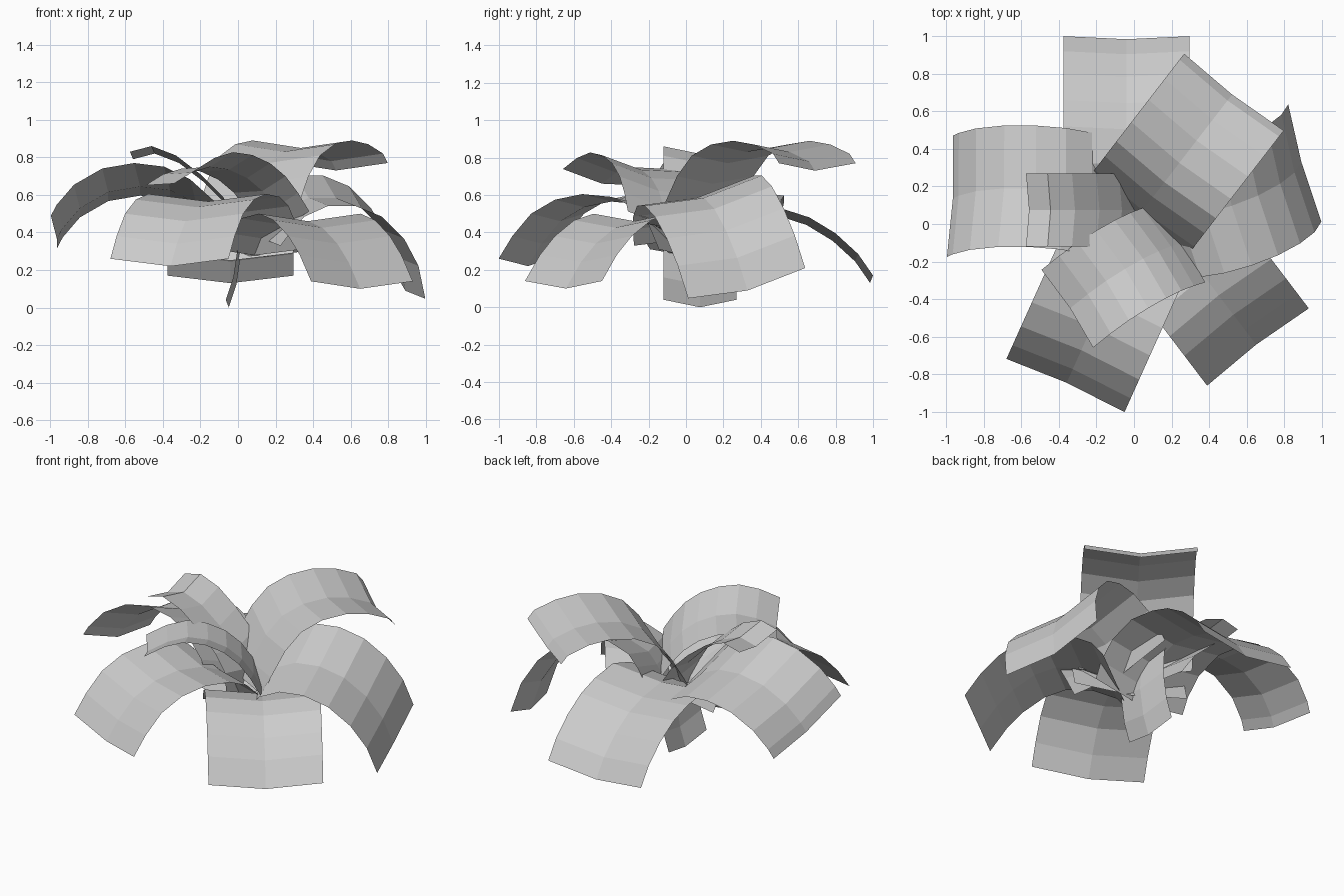
import bpy
from math import radians
from mathutils import Vector, Matrix


def leaf(name, root, direction, width, path, roll=0, gutter=0.04):
    """Two-column arched strip: path = (distance along, height) from root."""
    a = Vector((direction[0], direction[1], 0)).normalized()
    side = Vector((-a.y, a.x, 0))                    # left of travel
    rot = Matrix.Rotation(radians(roll), 3, a)       # positive lifts the left edge
    side, up = rot @ side, rot @ Vector((0, 0, 1))
    root = Vector(root)
    verts, faces = [], []
    for s, h in path:
        p = root + a * s + up * h
        verts += [p + side * width / 2,
                  p - up * gutter - a * gutter * 0.4,  # sunken midrib
                  p - side * width / 2]
    for i in range(len(path) - 1):
        for j in range(2):
            k = i * 3 + j
            faces.append((k, k + 1, k + 4, k + 3))
    mesh = bpy.data.meshes.new(name)
    mesh.from_pydata(verts, [], faces)
    obj = bpy.data.objects.new(name, mesh)
    bpy.context.collection.objects.link(obj)
    return obj


# Large drooping lower leaves
leaf("back_leaf", (-0.04, 0, 0), (0, 1), 0.67,
     [(0, 0.29), (0.05, 0.39), (0.15, 0.49), (0.33, 0.55), (0.52, 0.525),
      (0.66, 0.48), (0.8, 0.395), (0.92, 0.285), (1.0, 0.17)])
leaf("front_right_leaf", (0.66, -0.655, 0), (0.605, -0.796), 0.68,
     [(-0.84, 0.31), (-0.77, 0.4), (-0.62, 0.475), (-0.46, 0.5), (-0.33, 0.465),
      (-0.2, 0.38), (-0.1, 0.28), (0, 0.14)])
leaf("front_left_leaf", (-0.365, -0.86, 0), (-0.41, -0.91), 0.69,
     [(-0.94, 0.31), (-0.88, 0.44), (-0.78, 0.54), (-0.66, 0.59), (-0.49, 0.605),
      (-0.33, 0.575), (-0.19, 0.5), (-0.08, 0.38), (0, 0.26)])

# Large side leaves, rolled about their length
leaf("right_leaf", (0.265, 0.03, 0.565), (0.96, 0.27), 0.67,
     [(-0.12, -0.16), (-0.06, -0.07), (0, 0), (0.13, 0.06), (0.28, 0.06),
      (0.43, 0), (0.56, -0.12), (0.65, -0.27), (0.7, -0.45)], roll=14)
leaf("left_leaf", (-0.11, 0.125, 0.48), (-1, 0.05), 0.67,
     [(-0.07, -0.12), (0, 0), (0.13, 0.12), (0.27, 0.19), (0.43, 0.21),
      (0.6, 0.18), (0.75, 0.09), (0.84, -0.02), (0.87, -0.08)], roll=15)

# Upper leaves
leaf("upper_back_leaf", (0.025, 0.045, 0), (0.61, 0.79), 0.67,
     [(0, 0.43), (0.05, 0.54), (0.14, 0.7), (0.24, 0.81), (0.37, 0.87),
      (0.52, 0.89), (0.66, 0.87), (0.79, 0.82), (0.83, 0.77)])
leaf("upper_front_leaf", (0.22, -0.07, 0.695), (-0.83, -0.55), 0.505,
     [(0, -0.23), (0.06, -0.13), (0.13, -0.04), (0.22, 0.03), (0.33, 0.075),
      (0.45, 0.09), (0.57, 0.06), (0.69, 0)], roll=10, gutter=0.035)

# Young narrow leaf rising from the ground and arching left
leaf("young_leaf", (0, 0.075, 0), (-1, 0), 0.39,
     [(0.065, 0.04), (0.025, 0.16), (0, 0.33), (0.01, 0.48), (0.08, 0.59),
      (0.2, 0.71), (0.33, 0.81), (0.46, 0.86), (0.575, 0.83)])
